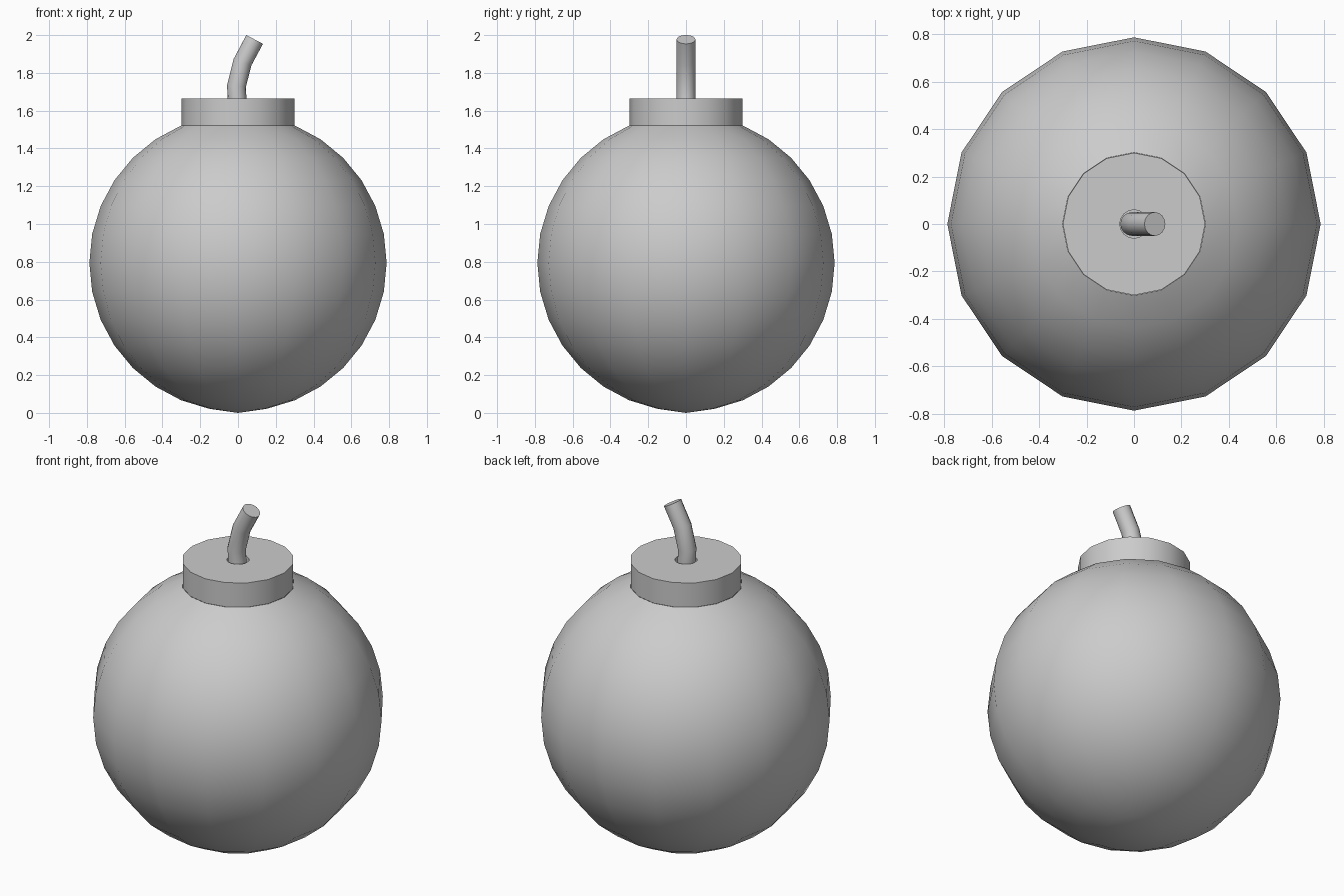
import bpy, bmesh, math
from mathutils import Vector

if "Cube" in bpy.data.objects:
    bpy.data.objects.remove(bpy.data.objects["Cube"])

SIDES = 16


def finish(name, bm):
    bmesh.ops.remove_doubles(bm, verts=bm.verts, dist=1e-5)
    bmesh.ops.recalc_face_normals(bm, faces=bm.faces)
    mesh = bpy.data.meshes.new(name)
    bm.to_mesh(mesh)
    bm.free()
    obj = bpy.data.objects.new(name, mesh)
    bpy.context.collection.objects.link(obj)
    bpy.ops.object.select_all(action='DESELECT')
    obj.select_set(True)
    bpy.context.view_layer.objects.active = obj
    bpy.ops.object.shade_smooth_by_angle(angle=math.radians(30))
    return obj


def skin(name, rings):
    """Join successive rings of points with quads and cap both ends."""
    bm = bmesh.new()
    loops = [[bm.verts.new(p) for p in ring] for ring in rings]
    for a, b in zip(loops, loops[1:]):
        for i in range(SIDES):
            j = (i + 1) % SIDES
            bm.faces.new((a[i], a[j], b[j], b[i]))
    bm.faces.new(loops[0])
    bm.faces.new(loops[-1])
    return finish(name, bm)


def circle(centre, radius, tilt=0.0):
    """Ring of points, leaned toward +x by the tilt angle."""
    u = Vector((math.cos(tilt), 0, -math.sin(tilt)))
    v = Vector((0, 1, 0))
    angles = [2 * math.pi * i / SIDES for i in range(SIDES)]
    return [Vector(centre) + radius * (u * math.cos(a) + v * math.sin(a)) for a in angles]


# Round body: faceted ball closed under the collar
R, CZ = 0.787, 0.794
bm = bmesh.new()
bmesh.ops.create_uvsphere(bm, u_segments=SIDES, v_segments=16, radius=R)
bmesh.ops.translate(bm, verts=bm.verts, vec=(0, 0, CZ))
top = [v for v in bm.verts if v.co.z > CZ + R * math.sin(math.radians(70))]
bmesh.ops.delete(bm, geom=top, context='VERTS')
min(bm.verts, key=lambda v: v.co.z).co.z = 0.0
finish("body", bm)

# Collar with a shallow socket for the fuse
collar = [(0.30, 1.521), (0.30, 1.664), (0.06, 1.664), (0.06, 1.60)]
skin("collar", [circle((0, 0, z), r) for r, z in collar])

# Bent fuse: x, z, lean in degrees
path = [(0.0, 1.59, 0), (-0.005, 1.66, 0), (-0.008, 1.73, 6), (0.024, 1.857, 20), (0.088, 1.977, 28)]
skin("fuse", [circle((x, 0, z), 0.05, math.radians(t)) for x, z, t in path])
